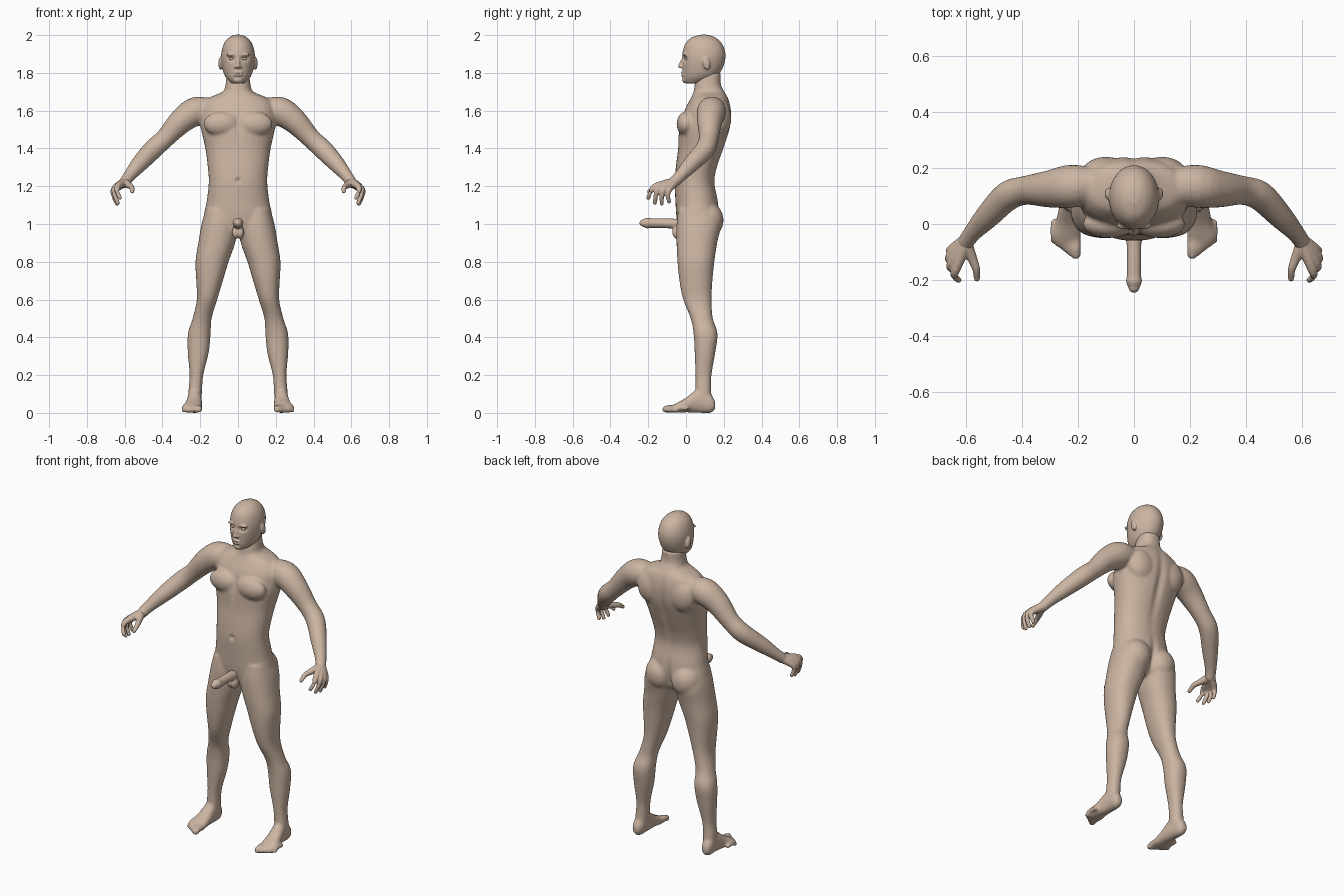
import bpy, bmesh, math
from mathutils import Vector, Matrix

cube = bpy.data.objects.get("Cube")
if cube:
    bpy.data.objects.remove(cube, do_unlink=True)

skin = bpy.data.materials.new("skin")
skin.use_nodes = True
skin.diffuse_color = (0.60, 0.46, 0.36, 1)
skin.node_tree.nodes["Principled BSDF"].inputs["Base Color"].default_value = skin.diffuse_color


def spline(rows, steps=4):
    """Smoothly interpolate a short table of rows."""
    result = []
    last = len(rows) - 1
    for i in range(last):
        before, start, end, after = (rows[max(0, min(last, i + k))] for k in (-1, 0, 1, 2))
        for s in range(steps):
            t = s / steps
            result.append([
                b + 0.5 * t * (c - a + t * (2 * a - 5 * b + 4 * c - d + t * (3 * (b - c) + d - a)))
                for a, b, c, d in zip(before, start, end, after)])
    return result + [list(rows[-1])]


def skin_rings(bm, rings):
    """Bridge rings of points and close both ends."""
    loops = [[bm.verts.new(p) for p in ring] for ring in rings]
    count = len(loops[0])
    for low, high in zip(loops, loops[1:]):
        for i in range(count):
            j = (i + 1) % count
            bm.faces.new((low[i], low[j], high[j], high[i]))
    bm.faces.new(loops[0][::-1])
    bm.faces.new(loops[-1])


def loft(bm, rows, along="z", power=0.9, sides=32):
    """Rows are position, then the low and high limits across each other axis."""
    rings = []
    for pos, a0, a1, b0, b1 in spline(rows):
        ring = []
        for i in range(sides):
            angle = math.tau * i / sides
            c, s = math.cos(angle), math.sin(angle)
            a = (a0 + a1) / 2 + (a1 - a0) / 2 * math.copysign(abs(c) ** power, c)
            b = (b0 + b1) / 2 + (b1 - b0) / 2 * math.copysign(abs(s) ** power, s)
            ring.append((a, b, pos) if along == "z" else (a, pos, b))
        rings.append(ring)
    skin_rings(bm, rings)


def ball(bm, center, radii, turn=0):
    matrix = (Matrix.Translation(center) @ Matrix.Rotation(turn, 4, "X")
              @ Matrix.Diagonal((*radii, 1)))
    bmesh.ops.create_uvsphere(bm, u_segments=24, v_segments=16, radius=1, matrix=matrix)


def tube(bm, rows, sides=20):
    """Rows are x, y, z, radius; both ends are rounded."""
    points = spline(rows)
    rings = []
    for i, (x, y, z, r) in enumerate(points):
        ahead = Vector(points[min(i + 1, len(points) - 1)][:3])
        direction = (ahead - Vector(points[max(i - 1, 0)][:3])).normalized()
        u = direction.cross(Vector((0.3, 0.4, 0.9)).normalized()).normalized()
        v = direction.cross(u)
        rings.append([Vector((x, y, z)) + r * (u * math.cos(math.tau * k / sides)
                      + v * math.sin(math.tau * k / sides)) for k in range(sides)])
    skin_rings(bm, rings)
    for row in (rows[0], rows[-1]):
        ball(bm, row[:3], [row[3]] * 3)


def mirror(bm):
    copy = bmesh.ops.duplicate(bm, geom=bm.verts[:] + bm.edges[:] + bm.faces[:])["geom"]
    for v in copy:
        if isinstance(v, bmesh.types.BMVert):
            v.co.x = -v.co.x


def fuse(name, bm, voxel, smoothing):
    """Blend the overlapping forms into one continuous surface."""
    bmesh.ops.recalc_face_normals(bm, faces=bm.faces[:])
    mesh = bpy.data.meshes.new(name)
    bm.to_mesh(mesh)
    bm.free()
    obj = bpy.data.objects.new(name, mesh)
    bpy.context.collection.objects.link(obj)
    bpy.ops.object.select_all(action="DESELECT")
    obj.select_set(True)
    bpy.context.view_layer.objects.active = obj
    remesh = obj.modifiers.new("blend", "REMESH")
    remesh.mode = "VOXEL"
    remesh.voxel_size = voxel
    soften = obj.modifiers.new("soften", "SMOOTH")
    soften.factor = 0.5
    soften.iterations = smoothing
    for modifier in ("blend", "soften"):
        bpy.ops.object.modifier_apply(modifier=modifier)
    obj.data.materials.clear()
    obj.data.materials.append(skin)
    bpy.ops.object.shade_smooth_by_angle(angle=math.radians(40))
    return obj


def dent(obj, center, radii, depth):
    """Press a soft hollow into the surface along y."""
    for v in obj.data.vertices:
        d = sum(((p - c) / r) ** 2 for p, c, r in zip(v.co, center, radii))
        v.co.y += depth * math.exp(-d)


# Limbs, chest and buttocks, modelled on the left and mirrored
bm = bmesh.new()
loft(bm, [(1.08, .02, .17, -.04, .16), (1.0, .0, .193, -.05, .185), (.9, .015, .21, -.05, .165),
          (.8, .05, .225, -.045, .15), (.7, .08, .221, -.035, .14), (.6, .11, .218, -.015, .135),
          (.5, .14, .24, .025, .142), (.42, .145, .265, .04, .167), (.32, .155, .266, .046, .155),
          (.2, .184, .256, .05, .135), (.12, .19, .262, .05, .133), (.05, .195, .262, .05, .14)])
tube(bm, [(.13, .14, 1.6, .06), (.22, .135, 1.597, .077), (.3, .125, 1.545, .067),
          (.385, .12, 1.455, .052), (.45, .1, 1.395, .053), (.52, .03, 1.32, .045),
          (.575, -.03, 1.255, .033), (.6, -.065, 1.22, .03)])
ball(bm, (.088, .0, 1.53), (.095, .05, .065))
ball(bm, (.085, .115, 1.02), (.088, .084, .095))
ball(bm, (.1, .175, 1.56), (.09, .065, .1))

# Feet and toes
loft(bm, [(.155, .215, .25, .02, .06), (.13, .2, .262, .0, .1), (.07, .193, .266, .0, .13),
          (.0, .19, .28, .003, .08), (-.05, .188, .296, .0, .052), (-.08, .192, .275, .004, .036)],
     along="y")
for i in range(5):
    x, r = .207 + .02 * i, .018 - .0015 * i
    tube(bm, [(x, -.04 + .012 * i, .024, r), (x, -.085 + .012 * i, .026, r),
              (x, -.11 + .013 * i, r, r)])
mirror(bm)

# Torso and neck
loft(bm, [(1.8, -.06, .06, .06, .185), (1.74, -.066, .066, .046, .185), (1.7, -.082, .082, .04, .205),
          (1.665, -.16, .16, .025, .225), (1.62, -.195, .195, .0, .237), (1.57, -.2, .2, -.018, .24),
          (1.5, -.195, .195, -.038, .232), (1.4, -.173, .173, -.042, .2), (1.3, -.16, .16, -.054, .165),
          (1.22, -.155, .155, -.06, .152), (1.12, -.166, .166, -.056, .17),
          (1.03, -.18, .18, -.05, .175), (.96, -.14, .14, -.035, .15), (.93, -.05, .05, -.01, .1)])
body = fuse("body", bm, .008, 6)
dent(body, (0, .24, 1.4), (.022, .08, .22), -.014)
dent(body, (0, .2, 1.0), (.018, .08, .09), -.025)
dent(body, (0, -.05, 1.52), (.014, .06, .07), .009)
dent(body, (0, -.06, 1.23), (.009, .03, .011), .016)

# Genitals
bm = bmesh.new()
tube(bm, [(0, -.02, 1.0, .027), (0, -.12, 1.004, .026), (0, -.185, 1.005, .026),
          (0, -.205, 1.005, .029), (0, -.226, 1.005, .02)])
for side in (-1, 1):
    ball(bm, (.012 * side, -.045, .955), (.02, .028, .034))
fuse("genitals", bm, .005, 4)

# Head with jaw, nose, brow, lips and ears
bm = bmesh.new()
loft(bm, [(2.002, -.018, .018, .075, .115), (1.988, -.047, .047, .03, .155), (1.96, -.072, .072, .0, .187),
          (1.92, -.086, .086, -.016, .206), (1.88, -.09, .09, -.021, .209),
          (1.84, -.086, .086, -.02, .2), (1.8, -.076, .076, -.018, .18),
          (1.77, -.06, .06, -.016, .15), (1.745, -.034, .034, -.006, .09)], power=1)
tube(bm, [(0, -.012, 1.885, .008), (0, -.022, 1.86, .009), (0, -.032, 1.836, .011)])
for side in (-1, 1):
    ball(bm, (.012 * side, -.022, 1.832), (.009, .012, .008))
    ball(bm, (.034 * side, -.006, 1.896), (.028, .014, .009))
    ball(bm, (.092 * side, .108, 1.85), (.012, .02, .035), turn=.25)
for height in (1.789, 1.801):
    ball(bm, (0, -.018, height), (.026, .01, .007))
ball(bm, (0, -.007, 1.762), (.024, .014, .015))
head = fuse("head", bm, .005, 4)
for side in (-1, 1):
    dent(head, (.034 * side, -.012, 1.876), (.02, .03, .013), .015)
dent(head, (0, -.025, 1.795), (.024, .03, .004), .005)

# Eyes
for side, name in ((1, "left_eye"), (-1, "right_eye")):
    bm = bmesh.new()
    ball(bm, (.034 * side, .004, 1.874), (.014, .012, .008))
    fuse(name, bm, .003, 2)

# Hands: each finger runs from the wrist over the knuckle to its tip
fingers = [((.635, -.16, 1.2), (.625, -.2, 1.138)), ((.65, -.14, 1.192), (.636, -.165, 1.112)),
           ((.655, -.115, 1.186), (.641, -.128, 1.107)), ((.65, -.09, 1.182), (.645, -.09, 1.118))]
for side, name in ((1, "left_hand"), (-1, "right_hand")):
    bm = bmesh.new()
    for knuckle, tip in fingers:
        bend = (Vector(knuckle) + Vector(tip)) / 2 + Vector((.01, -.006, .004))
        tube(bm, [(.598, -.06, 1.222, .026), (*knuckle, .017), (*bend, .0125), (*tip, .0105)])
    tube(bm, [(.6, -.07, 1.22, .024), (.578, -.12, 1.205, .018),
              (.563, -.16, 1.195, .014), (.56, -.195, 1.172, .011)])
    for v in bm.verts:
        v.co.x *= side
    fuse(name, bm, .0045, 4)
